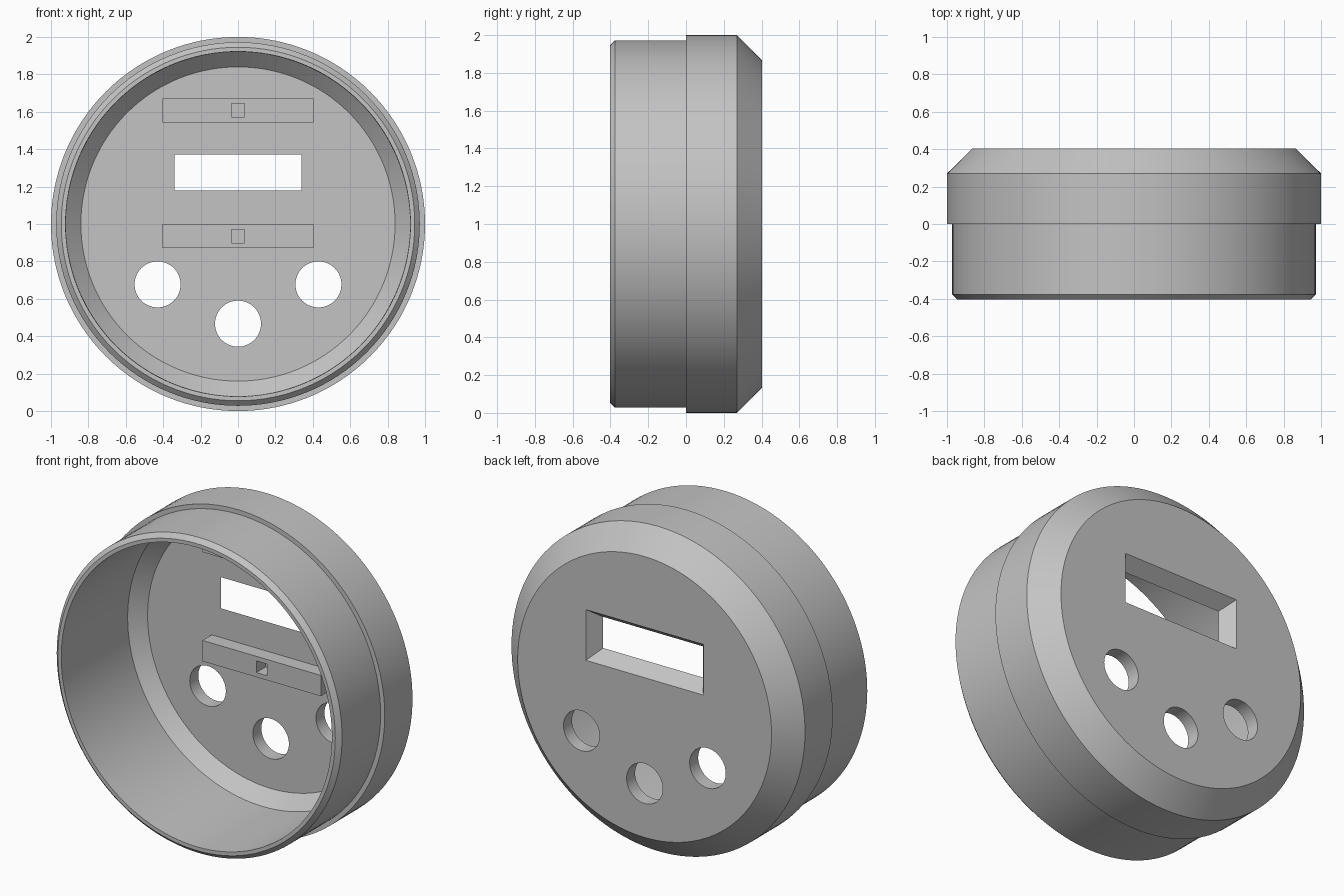
import bpy
import bmesh
from math import pi
from mathutils import Matrix, Vector

if "Cube" in bpy.data.objects:
    bpy.data.objects.remove(bpy.data.objects["Cube"])

grey = bpy.data.materials.new("light grey plastic")
grey.use_nodes = True
grey.diffuse_color = (0.55, 0.55, 0.55, 1)
grey.node_tree.nodes["Principled BSDF"].inputs["Base Color"].default_value = grey.diffuse_color

FLOOR, BACK, AXIS_Z = 0.32, 0.403, 1.0


def finish(name, bm):
    """Turn a bmesh into a linked object with consistent normals."""
    bmesh.ops.recalc_face_normals(bm, faces=bm.faces)
    mesh = bpy.data.meshes.new(name)
    bm.to_mesh(mesh)
    bm.free()
    mesh.materials.append(grey)
    obj = bpy.data.objects.new(name, mesh)
    bpy.context.collection.objects.link(obj)
    return obj


def lathe(name, profile, steps=128):
    """Revolve (radius, y) points around the housing axis."""
    bm = bmesh.new()
    verts = [bm.verts.new((r, y, AXIS_Z)) for r, y in profile]
    edges = [bm.edges.new(pair) for pair in zip(verts, verts[1:])]
    bmesh.ops.spin(bm, geom=verts + edges, cent=(0, 0, AXIS_Z), axis=(0, 1, 0),
                   angle=2 * pi, steps=steps, use_merge=True)
    bmesh.ops.remove_doubles(bm, verts=bm.verts, dist=1e-5)
    return finish(name, bm)


def block(name, z, half_x, half_z, y0, y1, flare=0.0):
    """Box along y whose y1 end may be widened by flare."""
    bm = bmesh.new()
    bmesh.ops.create_cube(bm, size=2)
    for v in bm.verts:
        rear = v.co.y > 0
        grow = flare if rear else 0
        v.co = Vector((v.co.x * (half_x + grow), y1 if rear else y0, z + v.co.z * (half_z + grow)))
    return finish(name, bm)


def peg(name, x, z, radius):
    bm = bmesh.new()
    turn = Matrix.Translation((x, 0.36, z)) @ Matrix.Rotation(pi / 2, 4, "X")
    bmesh.ops.create_cone(bm, cap_ends=True, segments=64, radius1=radius,
                          radius2=radius, depth=0.2, matrix=turn)
    return finish(name, bm)


def cut(target, cutter):
    """Subtract the cutter, then discard it."""
    cutter.hide_render = True
    mod = target.modifiers.new("cut", "BOOLEAN")
    mod.operation, mod.solver, mod.object = "DIFFERENCE", "EXACT", cutter
    bpy.context.view_layer.objects.active = target
    bpy.ops.object.modifier_apply(modifier=mod.name)
    bpy.data.objects.remove(cutter)


# Round housing: outer step and chamfers, then the hollow inside
housing = lathe("housing", [
    (0, BACK), (0.865, BACK), (1.0, 0.27), (1.0, 0), (0.972, 0), (0.972, -0.376),
    (0.945, -BACK), (0.922, -BACK), (0.92, 0.02), (0.92, 0.24), (0.84, FLOOR), (0, FLOOR)])

# Display window, flared towards the outer face
slope = 0.06 / (BACK - FLOOR)
margin = 0.02
cut(housing, block("window_cutter", 1.275, 0.34 - slope * margin, 0.096 - slope * margin,
                   FLOOR - margin, BACK + margin, slope * (BACK - FLOOR + 2 * margin)))

# Three button holes
for x, z in ((-0.43, 0.677), (0.43, 0.677), (0, 0.467)):
    cut(housing, peg("button_cutter", x, z, 0.123))

# Mounting bars above and below the window, each with a square blind socket
bars = []
for name, z in (("upper_mounting_bar", 1.607), ("lower_mounting_bar", 0.935)):
    bar = block(name, z, 0.403, 0.064, 0.23, FLOOR + 0.02)
    cut(bar, block("socket_cutter", z, 0.036, 0.036, 0.15, FLOOR))
    bars.append(bar)

# Smooth round walls with crisp edges
bpy.ops.object.select_all(action="DESELECT")
for obj in [housing] + bars:
    obj.select_set(True)
bpy.context.view_layer.objects.active = housing
bpy.ops.object.shade_smooth_by_angle(angle=pi / 7)
